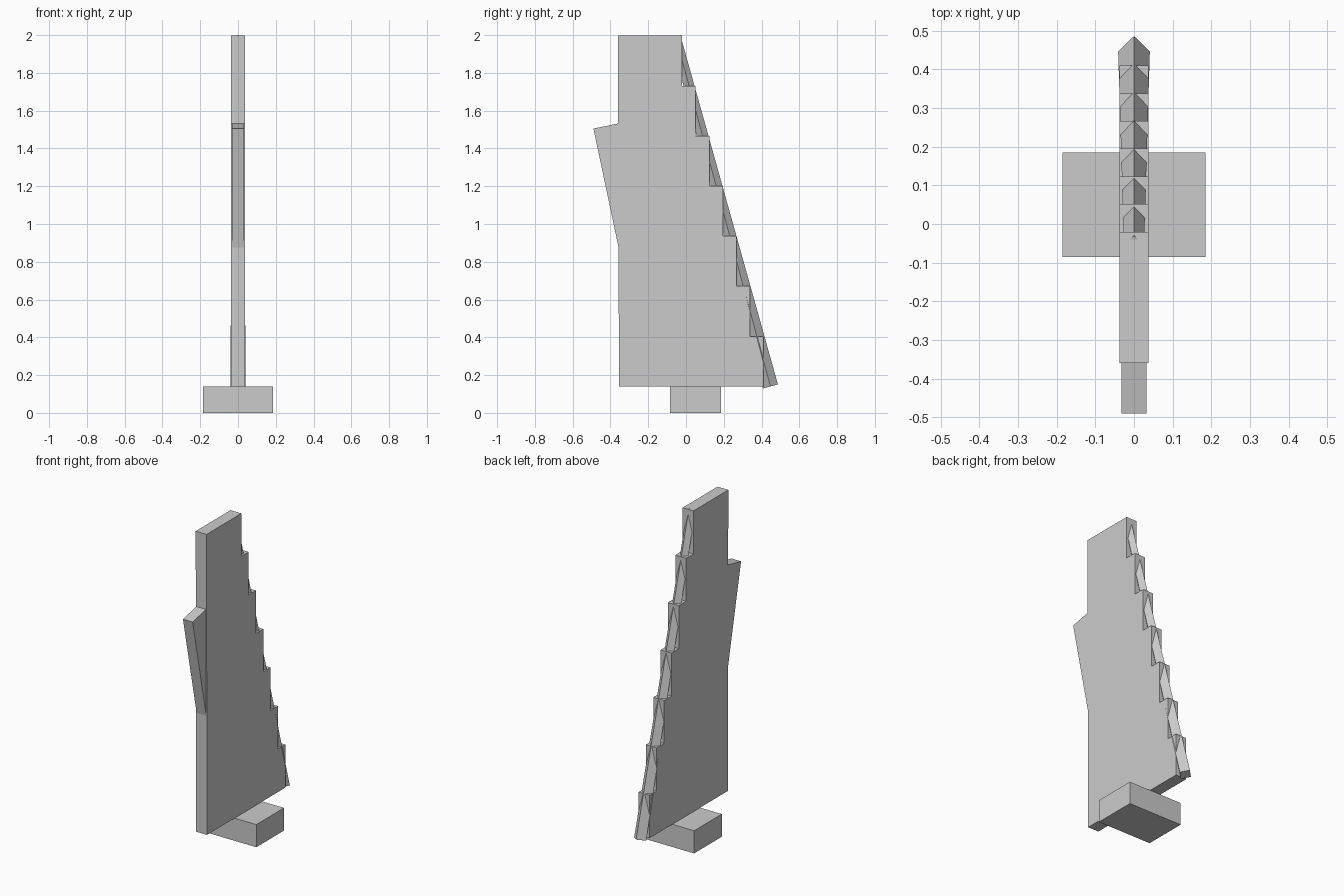
import bpy
import bmesh
from mathutils import Vector

cube = bpy.data.objects.get("Cube")
if cube:
    bpy.data.objects.remove(cube, do_unlink=True)

grey = bpy.data.materials.new("plain grey")
grey.use_nodes = True
grey.diffuse_color = (0.6, 0.6, 0.6, 1)
grey.node_tree.nodes["Principled BSDF"].inputs["Base Color"].default_value = grey.diffuse_color


def add_part(name, bm):
    """Turn a bmesh into a flat-shaded grey object."""
    bmesh.ops.recalc_face_normals(bm, faces=bm.faces)
    mesh = bpy.data.meshes.new(name)
    bm.to_mesh(mesh)
    bm.free()
    mesh.materials.append(grey)
    obj = bpy.data.objects.new(name, mesh)
    bpy.context.collection.objects.link(obj)
    return obj


def slab(name, profile, half_width):
    """Extrude a (y, z) outline symmetrically along x."""
    bm = bmesh.new()
    face = bm.faces.new([bm.verts.new((-half_width, y, z)) for y, z in profile])
    result = bmesh.ops.extrude_face_region(bm, geom=[face])
    moved = [v for v in result["geom"] if isinstance(v, bmesh.types.BMVert)]
    bmesh.ops.translate(bm, verts=moved, vec=(2 * half_width, 0, 0))
    return add_part(name, bm)


# Base block
slab("base", [(-0.085, 0), (0.185, 0), (0.185, 0.14), (-0.085, 0.14)], 0.185)

# Upright body with a stepped back edge
STEPS, BOTTOM, TOP = 7, 0.14, 1.997
rise = (TOP - BOTTOM) / STEPS
outline = [(-0.36, TOP), (-0.355, BOTTOM)]
for i in range(STEPS):
    y = 0.41 - i * 0.0717
    outline += [(y, BOTTOM + i * rise), (y, BOTTOM + (i + 1) * rise)]
slab("stepped_body", outline, 0.037)

# Tilted flap on the front edge
slab("front_flap", [(-0.49, 1.505), (-0.35, 0.842), (-0.34, 0.842), (-0.34, 1.536)], 0.033)

# Tapered four-sided rod running up the steps
low, high = Vector((0, 0.447, 0.14)), Vector((0, -0.055, 1.993))
axis = high - low
bm = bmesh.new()
bmesh.ops.create_cone(bm, cap_ends=True, segments=4, radius1=0.041, radius2=0.026, depth=axis.length)
rod = add_part("back_rod", bm)
rod.location = (low + high) / 2
rod.rotation_euler = (Vector((0, 0, 1)).rotation_difference(axis)).to_euler()
